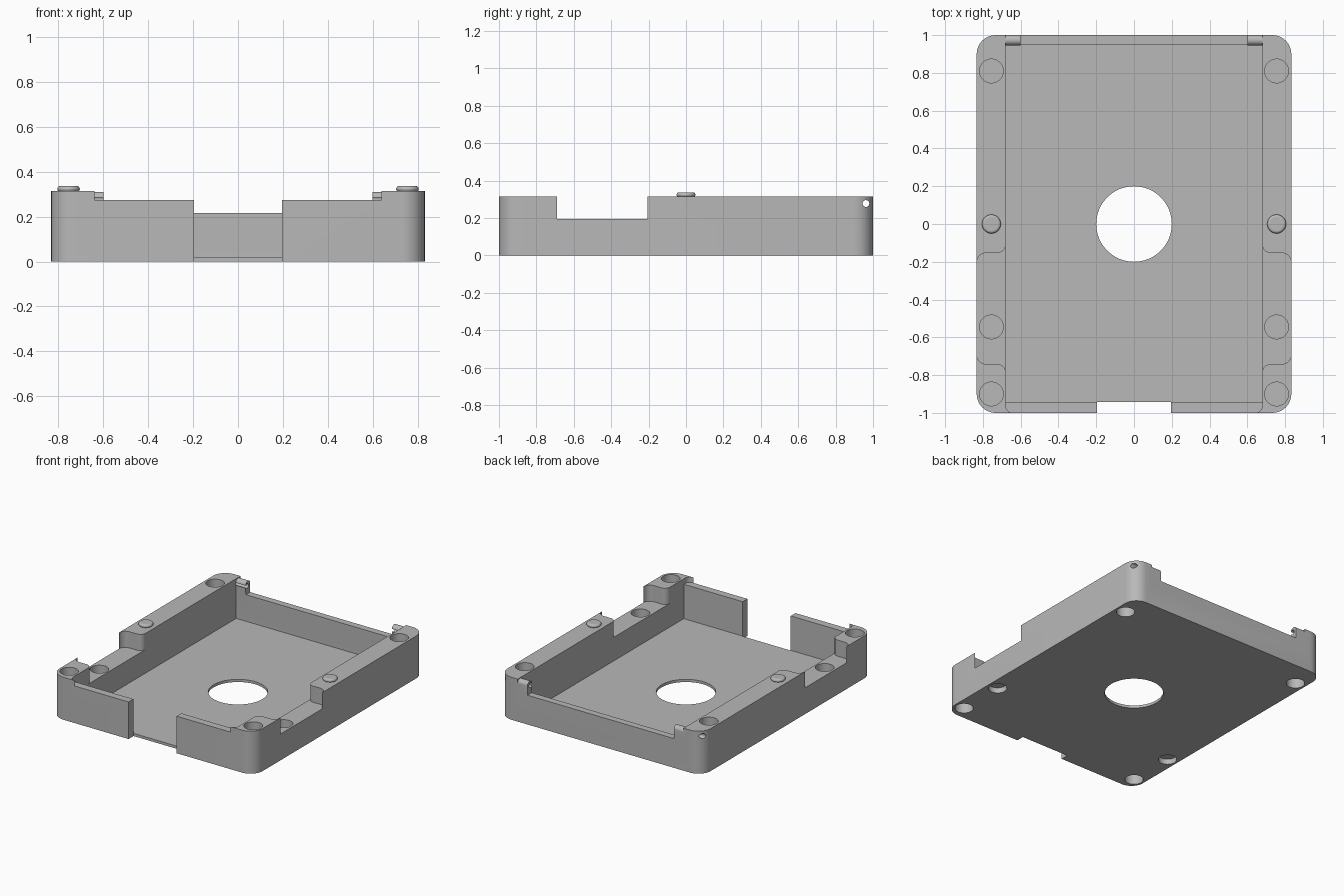
import bpy, bmesh, math
from mathutils import Matrix, Vector

if "Cube" in bpy.data.objects:
    bpy.data.objects.remove(bpy.data.objects["Cube"])

W, H = 0.833, 0.315          # half width, height of side rails
RAIL, FLOOR = 0.68, 0.02     # inner face of rails, floor thickness

grey = bpy.data.materials.new("warm grey plastic")
grey.diffuse_color = (0.48, 0.48, 0.48, 1)
grey.use_nodes = True
grey.node_tree.nodes["Principled BSDF"].inputs["Base Color"].default_value = grey.diffuse_color


def arc(cx, cy, r, a0, a1, n=8):
    return [(cx + r * math.cos(math.radians(a0 + (a1 - a0) * i / n)),
             cy + r * math.sin(math.radians(a0 + (a1 - a0) * i / n))) for i in range(n + 1)]


def prism(name, pts, z0, z1):
    """Extrude a flat outline from z0 to z1."""
    bm = bmesh.new()
    face = bm.faces.new([bm.verts.new((x, y, z0)) for x, y in pts])
    ext = bmesh.ops.extrude_face_region(bm, geom=[face])
    for v in ext["geom"]:
        if isinstance(v, bmesh.types.BMVert):
            v.co.z = z1
    bmesh.ops.recalc_face_normals(bm, faces=bm.faces)
    me = bpy.data.meshes.new(name)
    bm.to_mesh(me)
    bm.free()
    ob = bpy.data.objects.new(name, me)
    bpy.context.collection.objects.link(ob)
    me.materials.append(grey)
    return ob


def box(name, x0, x1, y0, y1, z0, z1):
    return prism(name, [(x0, y0), (x1, y0), (x1, y1), (x0, y1)], z0, z1)


def disc(name, x, y, r, z0, z1, n=48):
    return prism(name, arc(x, y, r, 0, 360, n)[:-1], z0, z1)


def cut(target, cutter, op='DIFFERENCE'):
    """Apply a boolean and discard the tool object."""
    cutter.hide_render = True
    mod = target.modifiers.new("cut", 'BOOLEAN')
    mod.operation, mod.object, mod.solver = op, cutter, 'EXACT'
    bpy.context.view_layer.objects.active = target
    bpy.ops.object.modifier_apply(modifier=mod.name)
    bpy.data.objects.remove(cutter)


def along_x(ob):
    """Turn a prism so its outline (x, y) lies in (y, z) and its length in x."""
    ob.data.transform(Matrix(((0, 0, 1, 0), (1, 0, 0, 0), (0, 1, 0, 0), (0, 0, 0, 1))))
    return ob


def smooth(ob):
    bpy.ops.object.select_all(action='DESELECT')
    ob.select_set(True)
    bpy.context.view_layer.objects.active = ob
    bpy.ops.object.shade_smooth_by_angle(angle=math.radians(30))


# tray body: rounded rectangle block
R = 0.1
cx, cy = W - R, 1 - R
tray = prism("tray", arc(cx, cy, R, 0, 90) + arc(-cx, cy, R, 90, 180)
             + arc(-cx, -cy, R, 180, 270) + arc(cx, -cy, R, 270, 360), 0, H)

# cavity, floor opening, front gap
cut(tray, box("cavity", -RAIL, RAIL, -0.945, 0.95, FLOOR, 1))
cut(tray, disc("floor_opening", 0, 0, 0.2, -0.1, 0.1, 64))
cut(tray, box("front_gap", -0.197, 0.197, -1.1, -0.942, -0.1, 1))

# lowered front wall with flared ends, lowered back wall
f = 0.04
cut(tray, prism("front_step", [(-RAIL, -0.9), (-RAIL, -1 + f)]
                + arc(-RAIL + f, -1 + f, f, 180, 270)[1:] + [(-RAIL + f, -1.1), (RAIL - f, -1.1)]
                + arc(RAIL - f, -1 + f, f, 270, 360) + [(RAIL, -0.9)], 0.275, 1))
cut(tray, box("back_step", -RAIL, RAIL, 0.9, 1.1, 0.217, 1))

for s in (-1, 1):
    # side notch whose ends follow an S-curve across the rail
    end = [(0.9, -0.205), (W, -0.205)] + arc(W - 0.052, -0.205, 0.052, 0, 90)[1:] \
        + arc(RAIL + 0.042, -0.111, 0.042, 270, 180) + [(0.6, -0.111)]
    mid = -0.4475
    outline = end + [(x, 2 * mid - y) for x, y in reversed(end)]
    cut(tray, prism("side_notch", [(s * x, y) for x, y in outline], 0.195, 1))

    # blind round pockets, above and below
    x = s * 0.755
    for y, top, under in ((0.81, H, 0.1), (-0.545, 0.195, 0.04), (-0.9, H, 0.1)):
        cut(tray, disc("top_pocket", x, y, 0.063, top - 0.1, top + 0.1))
        cut(tray, disc("under_pocket", x, y, 0.063, -0.1, under))

    # hinge tab with rounded top, standing on the back wall
    r, ty, tz = 0.027, 0.973, 0.284
    x0, x1 = sorted((s * 0.6, s * 0.7))
    tab = along_x(prism("hinge_tab", [(ty + r, 0.15)] + arc(ty, tz, r, 0, 180, 16)
                        + [(ty - 0.023, tz), (ty - 0.023, 0.15)][1:], x0, x1))
    cut(tray, tab, 'UNION')

# hinge pin hole through rails and tabs
cut(tray, along_x(disc("pin_hole", 0.962, 0.277, 0.018, -1, 1, 24)))
smooth(tray)

# rounded locating buttons on the rails
for s, side in ((-1, "left"), (1, "right")):
    button = disc(side + "_button", s * 0.755, 0, 0.05, H - 0.005, 0.337)
    bev = button.modifiers.new("round", 'BEVEL')
    bev.width, bev.segments, bev.limit_method = 0.018, 5, 'ANGLE'
    bev.angle_limit = math.radians(40)
    smooth(button)
